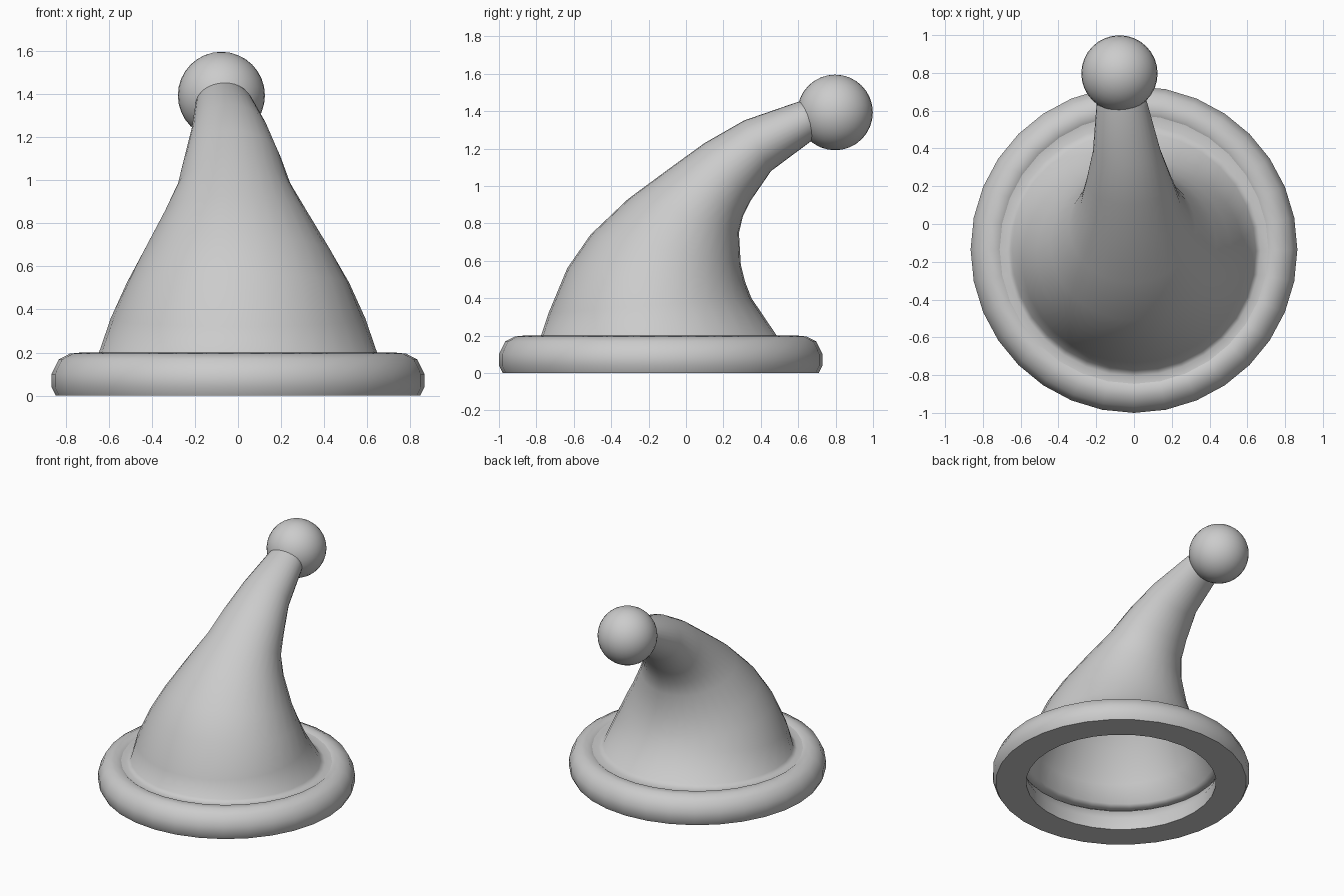
import bpy, bmesh, math

if "Cube" in bpy.data.objects:
    bpy.data.objects.remove(bpy.data.objects["Cube"])

SEG = 32
CY = -0.135  # brim centre in y


def finish(name, bm, angle=45):
    bmesh.ops.recalc_face_normals(bm, faces=bm.faces)
    mesh = bpy.data.meshes.new(name)
    bm.to_mesh(mesh)
    bm.free()
    ob = bpy.data.objects.new(name, mesh)
    bpy.context.collection.objects.link(ob)
    bpy.ops.object.select_all(action='DESELECT')
    ob.select_set(True)
    bpy.context.view_layer.objects.active = ob
    bpy.ops.object.shade_smooth_by_angle(angle=math.radians(angle))
    return ob


def bridge(bm, a, b):
    for i in range(SEG):
        j = (i + 1) % SEG
        bm.faces.new((a[i], a[j], b[j], b[i]))


# Rolled brim: closed (radius, z) profile spun round the z axis
profile = [(0.64, 0.0), (0.845, 0.0), (0.865, 0.04), (0.865, 0.1), (0.832, 0.168),
           (0.78, 0.195), (0.73, 0.2), (0.68, 0.165), (0.645, 0.09)]
bm = bmesh.new()
rings = []
for r, z in profile:
    rings.append([bm.verts.new((r * math.cos(2 * math.pi * i / SEG),
                                CY + r * math.sin(2 * math.pi * i / SEG), z))
                  for i in range(SEG)])
for k in range(len(rings)):
    bridge(bm, rings[k], rings[(k + 1) % len(rings)])
finish("brim", bm)

# Bent cone: each section is (front y, front z, back y, back z, centre x, half width)
sections = [
    (CY - 0.73, 0.19, CY + 0.73, 0.19, 0, 0.73),
    (CY - 0.67, 0.18, CY + 0.66, 0.18, 0, 0.67),
    (-0.775, 0.20, 0.485, 0.20, 0, 0.645),
    (-0.735, 0.32, 0.35, 0.40, 0, 0.59),
    (-0.635, 0.56, 0.315, 0.49, 0, 0.515),
    (-0.51, 0.74, 0.293, 0.58, -0.003, 0.44),
    (-0.31, 0.93, 0.283, 0.75, -0.01, 0.335),
    (-0.10, 1.085, 0.305, 0.84, -0.018, 0.265),
    (0.10, 1.23, 0.345, 0.92, -0.025, 0.228),
    (0.31, 1.35, 0.455, 1.08, -0.038, 0.18),
    (0.60, 1.45, 0.67, 1.24, -0.063, 0.135),
    (0.70, 1.47, 0.75, 1.28, -0.07, 0.11),
]
bm = bmesh.new()
rings = []
for y0, z0, y1, z1, cx, hw in sections:
    ring = []
    for i in range(SEG):
        a = 2 * math.pi * i / SEG
        t = (1 + math.sin(a)) / 2
        ring.append(bm.verts.new((cx + hw * math.cos(a),
                                  y0 + (y1 - y0) * t, z0 + (z1 - z0) * t)))
    rings.append(ring)
for a, b in zip(rings, rings[1:]):
    bridge(bm, a, b)
bm.faces.new(rings[-1])
finish("bent_cone", bm, 75)

# Pompom on the tip
bm = bmesh.new()
bmesh.ops.create_uvsphere(bm, u_segments=32, v_segments=16, radius=0.202)
bmesh.ops.translate(bm, verts=bm.verts, vec=(-0.077, 0.797, 1.393))
finish("pompom", bm)
